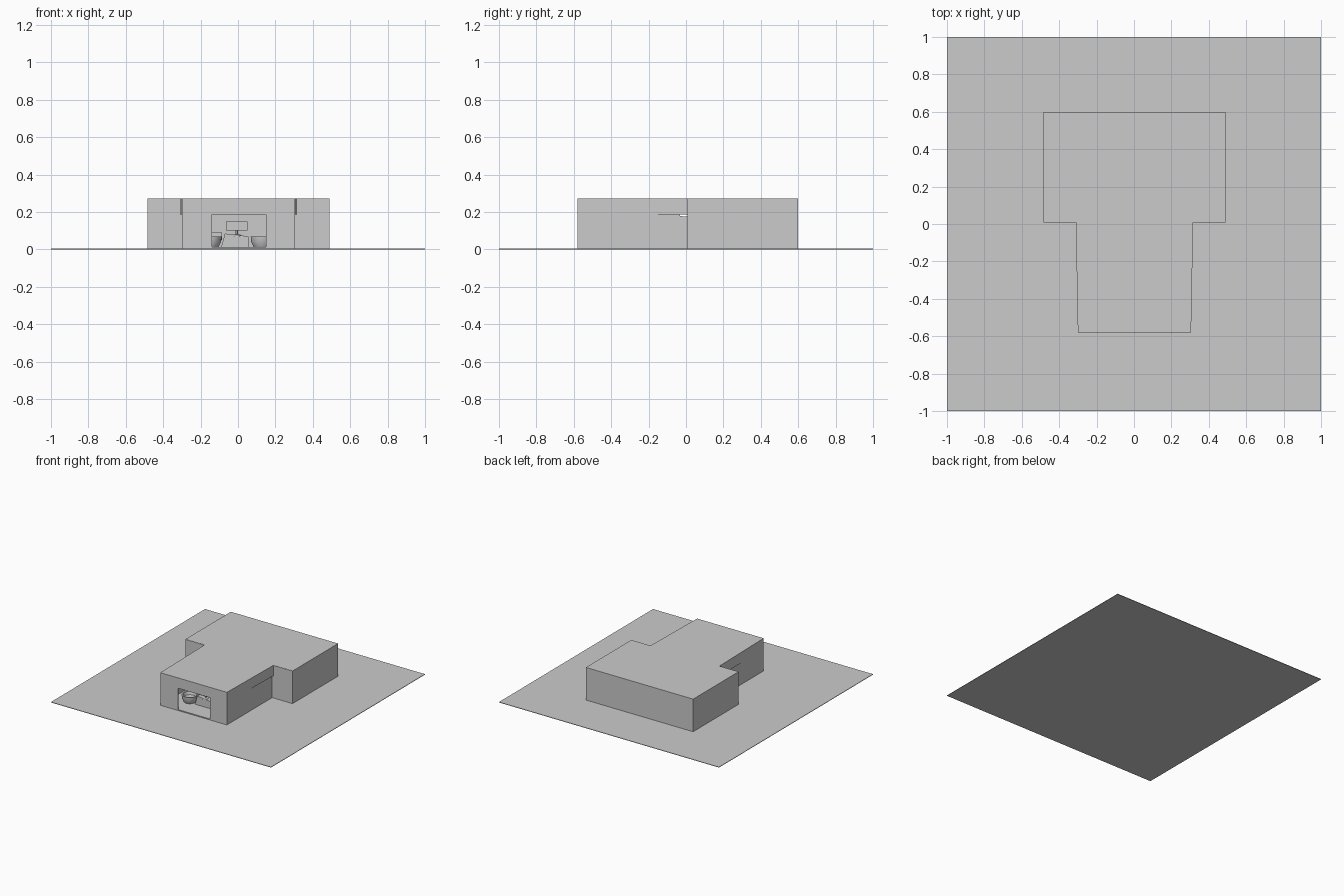
import bpy, bmesh, math
from mathutils import Vector

if "Cube" in bpy.data.objects:
    bpy.data.objects.remove(bpy.data.objects["Cube"])


def prism(name, pts, a, b, axis='z'):
    """Extrude a 2D outline from a to b along an axis."""
    def place(p, t):
        return {'x': (t, p[0], p[1]), 'y': (p[0], t, p[1]), 'z': (p[0], p[1], t)}[axis]
    bm = bmesh.new()
    lo = [bm.verts.new(place(p, a)) for p in pts]
    hi = [bm.verts.new(place(p, b)) for p in pts]
    bm.faces.new(lo)
    bm.faces.new(hi)
    n = len(pts)
    for i in range(n):
        j = (i + 1) % n
        bm.faces.new((lo[i], lo[j], hi[j], hi[i]))
    bmesh.ops.recalc_face_normals(bm, faces=bm.faces)
    me = bpy.data.meshes.new(name)
    bm.to_mesh(me)
    bm.free()
    ob = bpy.data.objects.new(name, me)
    bpy.context.collection.objects.link(ob)
    return ob


def box(name, x0, x1, y0, y1, z0, z1):
    return prism(name, [(x0, y0), (x1, y0), (x1, y1), (x0, y1)], z0, z1)


def lathe(name, profile, loc, n=24):
    """Spin a radius/height profile around a vertical axis."""
    bm = bmesh.new()
    vs = [bm.verts.new((r, 0, z)) for r, z in profile]
    es = [bm.edges.new(p) for p in zip(vs, vs[1:])]
    bmesh.ops.spin(bm, geom=vs + es, axis=(0, 0, 1), cent=(0, 0, 0),
                   angle=2 * math.pi, steps=n)
    bmesh.ops.remove_doubles(bm, verts=bm.verts, dist=1e-5)
    bmesh.ops.recalc_face_normals(bm, faces=bm.faces)
    for f in bm.faces:
        f.smooth = True
    me = bpy.data.meshes.new(name)
    bm.to_mesh(me)
    bm.free()
    me.set_sharp_from_angle(angle=math.radians(35))
    ob = bpy.data.objects.new(name, me)
    ob.location = Vector(loc)
    bpy.context.collection.objects.link(ob)


T = 0.008      # wall thickness
TOP = 0.27     # roof height
LINTEL = 0.187

# ground sheet and room floors
box("ground_plane", -1, 1, -1, 1, 0, 0.004)
box("front_floor", -0.30, 0.305, -0.58, 0.01, 0.004, 0.012)
box("rear_floor", -0.475, 0.48, 0.01, 0.59, 0.004, 0.012)

# front wall: panels beside the doorway and the lintel above it
box("front_panel_left", -0.30, -0.14, -0.58, -0.58 + T, 0.012, LINTEL)
box("front_panel_right", 0.15, 0.305, -0.58, -0.58 + T, 0.012, LINTEL)
box("front_lintel", -0.30, 0.305, -0.58, -0.58 + T, LINTEL, TOP)

# front room sides: straight lower walls under slightly flared upper bands
for side, s, c in (("left", -1, 0), ("right", 1, 0.005)):
    x = s * 0.30 + c
    prism("lower_wall_" + side,
          [(-0.58, 0.012), (0.01, 0.012), (0.01, 0.176), (-0.03, 0.178),
           (-0.035, LINTEL), (-0.58, LINTEL)],
          x, x - s * T, 'x')
    prism("upper_wall_" + side,
          [(x, -0.58), (x + s * 0.011, 0.01), (x + s * (0.011 - T), 0.01),
           (x - s * T, -0.58)], LINTEL, TOP)
    # rear room side and shoulder walls
    xr = s * 0.485 + c
    box("rear_side_wall_" + side, *sorted((xr, xr - s * T)), 0.01, 0.60, 0.004, TOP)
    box("shoulder_wall_" + side, *sorted((xr, x)), 0.008, 0.016, 0.004, TOP)
box("rear_wall", -0.485, 0.49, 0.60 - T, 0.60, 0.004, TOP)

# flat T-shaped roof
prism("roof", [(-0.30, -0.58), (0.305, -0.58), (0.316, 0.01), (0.49, 0.01),
               (0.49, 0.60), (-0.485, 0.60), (-0.485, 0.01), (-0.311, 0.01)],
      TOP - T, TOP + 0.002)

# display screen on a pedestal and tapered counter
prism("counter", [(-0.09, 0.012), (0.06, 0.012), (0.055, 0.07), (-0.07, 0.085)],
      -0.43, -0.36, 'y')
lathe("screen_stand", [(0, 0.07), (0.025, 0.07), (0.022, 0.078), (0.006, 0.082),
                       (0.006, 0.105), (0, 0.105)], (-0.007, -0.41, 0), 16)
box("screen", -0.065, 0.05, -0.43, -0.42, 0.10, 0.15)

# round tub seats on either side
tub = [(0, 0.012), (0.045, 0.012), (0.06, 0.04), (0.062, 0.07),
       (0.052, 0.07), (0.045, 0.045), (0, 0.04)]
for name, x in (("tub_seat_left", -0.15), ("tub_seat_right", 0.13)):
    lathe(name, tub, (x, -0.41, 0))
box("seat_back_left", -0.14, -0.085, -0.365, -0.355, 0.05, 0.09)
